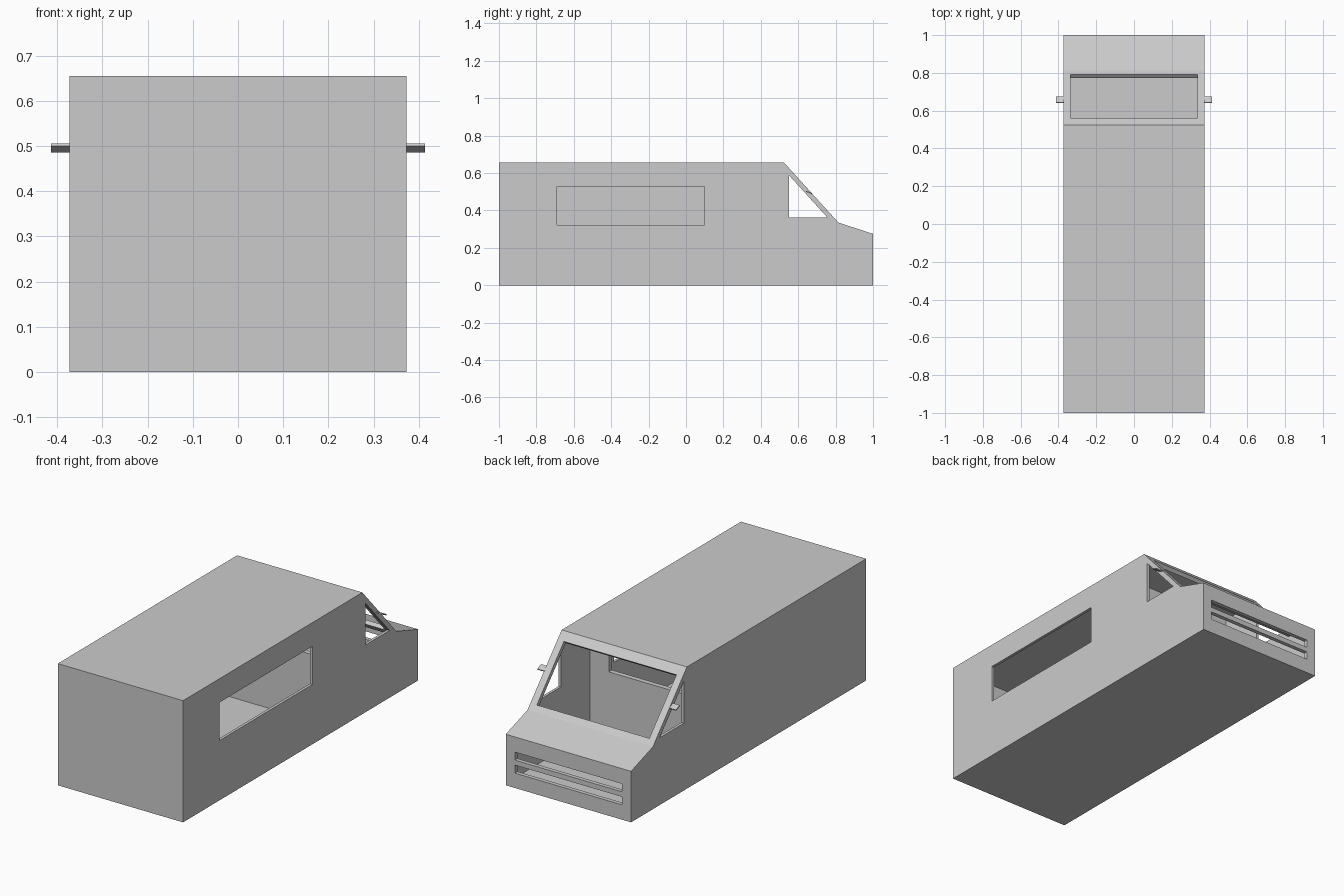
import bpy, bmesh, math
from mathutils import Vector

if "Cube" in bpy.data.objects:
    bpy.data.objects.remove(bpy.data.objects["Cube"])

HALF = 0.373      # half width of the body
SIDE = 0.015      # side wall thickness
SKIN = 0.022      # roof, floor and end thickness


def prism(name, profile, x0, x1):
    """Extrude a (y, z) profile along x."""
    bm = bmesh.new()
    face = bm.faces.new([bm.verts.new((x0, y, z)) for y, z in profile])
    ext = bmesh.ops.extrude_face_region(bm, geom=[face])
    verts = [v for v in ext["geom"] if isinstance(v, bmesh.types.BMVert)]
    bmesh.ops.translate(bm, verts=verts, vec=(x1 - x0, 0, 0))
    bmesh.ops.recalc_face_normals(bm, faces=bm.faces)
    mesh = bpy.data.meshes.new(name)
    bm.to_mesh(mesh)
    bm.free()
    obj = bpy.data.objects.new(name, mesh)
    bpy.context.collection.objects.link(obj)
    return obj


def rect(y0, y1, z0, z1):
    return [(y0, z0), (y1, z0), (y1, z1), (y0, z1)]


def inset(profile, t):
    """Offset a counter-clockwise profile inwards by t."""
    pts = [Vector(p) for p in profile]
    out = []
    for i, p in enumerate(pts):
        a = (p - pts[i - 1]).normalized()
        b = (pts[(i + 1) % len(pts)] - p).normalized()
        na, nb = Vector((-a.y, a.x)), Vector((-b.y, b.x))
        out.append(tuple(p + (na + nb) * (t / (1 + na.dot(nb)))))
    return out


def cut(target, cutters):
    """Subtract the cutters, then remove them."""
    bpy.context.view_layer.objects.active = target
    for c in cutters:
        c.hide_render = True
        mod = target.modifiers.new("cut", "BOOLEAN")
        mod.operation = "DIFFERENCE"
        mod.solver = "EXACT"
        mod.object = c
        bpy.ops.object.modifier_apply(modifier=mod.name)
        bpy.data.objects.remove(c)


# Van shell: side profile, hollowed out
outline = [(-1, 0), (1, 0), (1, 0.275), (0.815, 0.335), (0.525, 0.655), (-1, 0.655)]
body = prism("van_body", outline, -HALF, HALF)
inner = HALF - SIDE
cutters = [prism("cavity", inset(outline, SKIN), -inner, inner)]

# Windscreen opening, cut square to the slope
top, low = Vector((0.56, 0.616)), Vector((0.79, 0.362))
d = (low - top).normalized()
n = Vector((-d.y, d.x)) * 0.05
cutters.append(prism("windscreen", [top + n, top - n, low - n, low + n], -0.335, 0.335))

# Triangular cab windows on both sides, one long window on the right
cutters.append(prism("cab_windows", [(0.55, 0.589), (0.55, 0.362), (0.756, 0.362)], -0.5, 0.5))
cutters.append(prism("side_window", rect(-0.69, 0.10, 0.322, 0.527), 0.3, 0.45))

# Two grille slots in the nose
for z in (0.15, 0.08):
    cutters.append(prism("slot", rect(0.95, 1.05, z, z + 0.043), -0.319, 0.319))
cut(body, cutters)

# Partition behind the cab with a pass-through opening
wall = prism("partition", rect(0.28, 0.307, SKIN, 0.655 - SKIN), -inner, inner)
cut(wall, [prism("hatch", rect(0.2, 0.4, 0.38, 0.482), -0.245, 0.245)])

# Tilted wing mirrors
for side, name in ((1, "right_mirror"), (-1, "left_mirror")):
    m = prism(name, rect(-0.017, 0.017, -0.003, 0.003), *sorted((side * 0.37, side * 0.413)))
    m.location = (0, 0.658, 0.496)
    m.rotation_euler.x = -math.radians(25)
